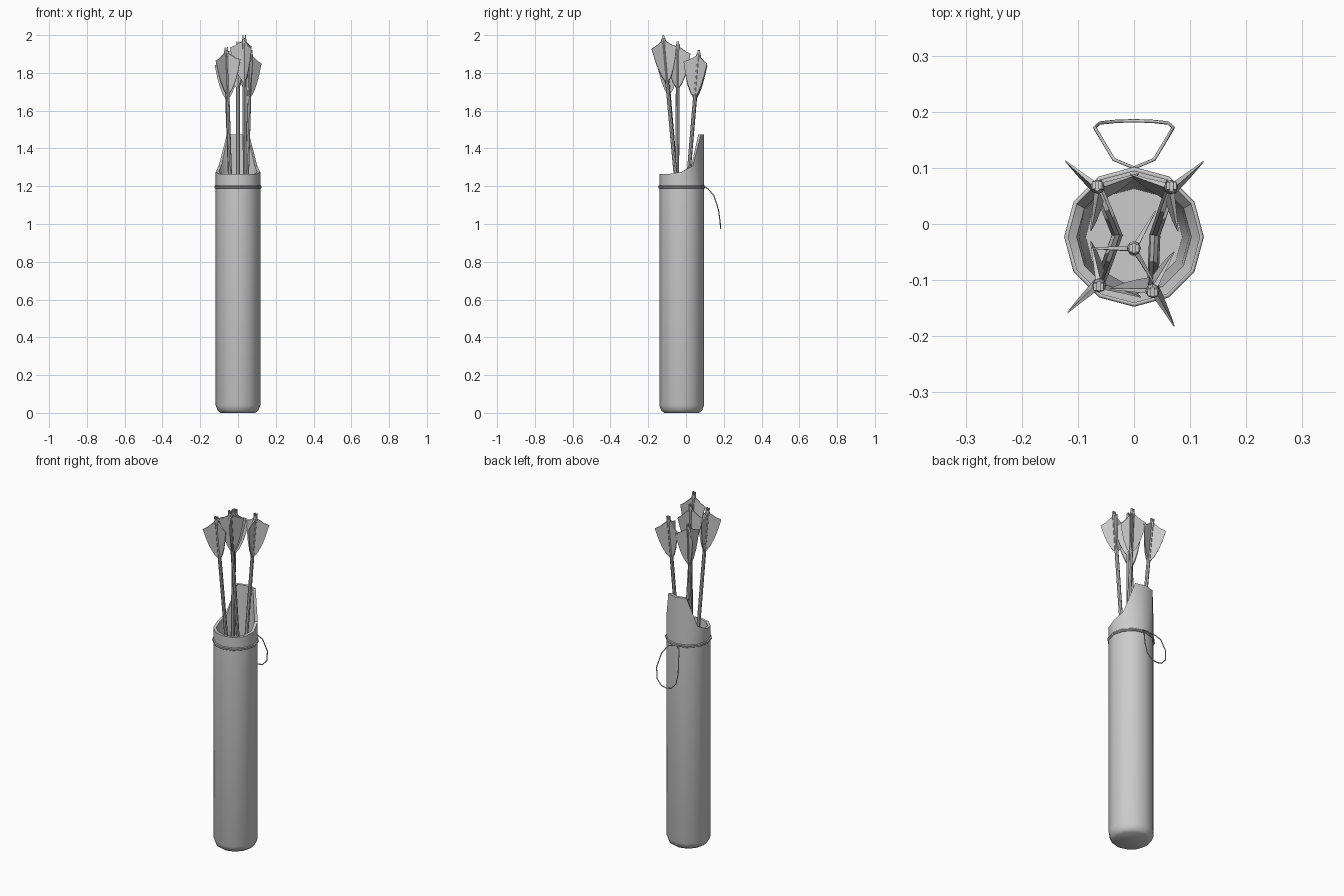
import bpy, bmesh, math
from mathutils import Vector, Matrix

if "Cube" in bpy.data.objects:
    bpy.data.objects.remove(bpy.data.objects["Cube"])

SIDES = 12
CY = -0.023  # quiver axis offset in y


def finish(bm, name, angle=40):
    bmesh.ops.recalc_face_normals(bm, faces=bm.faces)
    me = bpy.data.meshes.new(name)
    bm.to_mesh(me)
    bm.free()
    ob = bpy.data.objects.new(name, me)
    bpy.context.collection.objects.link(ob)
    bpy.ops.object.select_all(action='DESELECT')
    ob.select_set(True)
    bpy.context.view_layer.objects.active = ob
    bpy.ops.object.shade_smooth_by_angle(angle=math.radians(angle))
    return ob


def skin(bm, rings):
    """Bridge rings of points and cap both ends."""
    vs = [[bm.verts.new(p) for p in ring] for ring in rings]
    n = len(vs[0])
    for a, b in zip(vs, vs[1:]):
        for i in range(n):
            j = (i + 1) % n
            bm.faces.new((a[i], a[j], b[j], b[i]))
    bm.faces.new(vs[0][::-1])
    bm.faces.new(vs[-1])


def circle(r, z, n, cy=0.0):
    """Ring of points; z is a number or a list with one height per point."""
    zs = z if isinstance(z, list) else [z] * n
    return [(r * math.cos(2 * math.pi * i / n), cy + r * math.sin(2 * math.pi * i / n), zs[i])
            for i in range(n)]


# quiver: outer wall, slanted rim with raised back, inner wall and floor
steps = [1.475, 1.475, 1.308, 1.276, 1.266, 1.265, 1.265]
rim = [steps[min((i - 3) % 12, (3 - i) % 12)] for i in range(SIDES)]
bm = bmesh.new()
skin(bm, [circle(0.092, 0.0, SIDES, CY), circle(0.108, 0.012, SIDES, CY),
          circle(0.118, 0.04, SIDES, CY), circle(0.118, 1.2, SIDES, CY),
          circle(0.118, rim, SIDES, CY), circle(0.102, rim, SIDES, CY),
          circle(0.098, 1.2, SIDES, CY), circle(0.086, 0.86, SIDES, CY)])
finish(bm, "quiver_body")


# cord: band round the quiver and the hanging loop behind it
def cord(name, points, radius):
    cu = bpy.data.curves.new(name, 'CURVE')
    cu.dimensions = '3D'
    cu.bevel_depth = radius
    cu.bevel_resolution = 1
    sp = cu.splines.new('POLY')
    sp.points.add(len(points) - 1)
    for p, co in zip(sp.points, points):
        p.co = (*co, 1)
    sp.use_cyclic_u = True
    ob = bpy.data.objects.new(name, cu)
    bpy.context.collection.objects.link(ob)


cord("cord_band_upper", circle(0.120, 1.2, SIDES, CY), 0.0045)
cord("cord_band_lower", circle(0.120, 1.193, SIDES, CY), 0.0045)
half = [(0.036, 0.115, 1.188), (0.056, 0.148, 1.15), (0.07, 0.172, 1.075),
        (0.061, 0.180, 1.015), (0.032, 0.183, 0.983)]
loop = [(0, 0.1, 1.197)] + half + [(0, 0.184, 0.976)] + [(-x, y, z) for x, y, z in half[::-1]]
cord("cord_loop", loop, 0.003)


# arrows: shaft with nock and three feather vanes, local origin at the nock tip
VANE = [(0.006, -0.25), (0.028, -0.22), (0.048, -0.175), (0.063, -0.125),
        (0.077, -0.065), (0.05, -0.055), (0.03, -0.042), (0.006, -0.028)]


def arrow(name, top, tail, vane_angle):
    top, tail = Vector(top), Vector(tail)
    axis = top - tail
    turn = Vector((0, 0, 1)).rotation_difference(axis.normalized()).to_matrix().to_4x4()
    place = Matrix.Translation(top) @ turn
    bm = bmesh.new()
    skin(bm, [circle(0.010, -axis.length, 8), circle(0.010, -0.05, 8),
              circle(0.0125, -0.042, 8), circle(0.0125, -0.025, 8), circle(0.009, -0.015, 8)])
    # two nock prongs
    for s in (-1, 1):
        bmesh.ops.create_cube(bm, size=1, matrix=Matrix.Translation((0.006 * s, 0, -0.01))
                              @ Matrix.Diagonal((0.006, 0.013, 0.02, 1)))
    shaft = finish(bm, name + "_shaft")
    shaft.matrix_world = place
    # wedge-shaped vanes
    bm = bmesh.new()
    for k in range(3):
        rot = Matrix.Rotation(math.radians(vane_angle + 120 * k), 3, 'Z')
        sides = []
        for s in (-1, 1):
            sides.append([rot @ Vector((r, s * (0.001 + 0.004 * (1 - r / 0.077)), z))
                          for r, z in VANE])
        skin(bm, sides)
    vanes = finish(bm, name + "_vanes", 30)
    vanes.matrix_world = place


arrow("arrow_front_left", (-0.063, -0.112, 1.935), (-0.03, -0.02, 0.862), 222)
arrow("arrow_front_right", (0.033, -0.122, 1.999), (0.037, -0.02, 0.862), 300)
arrow("arrow_back_left", (-0.066, 0.069, 1.91), (-0.03, -0.02, 0.862), 140)
arrow("arrow_back_right", (0.067, 0.068, 1.92), (0.037, -0.02, 0.862), 40)
arrow("arrow_middle", (0.0, -0.043, 1.967), (0.0, -0.048, 0.862), 180)
